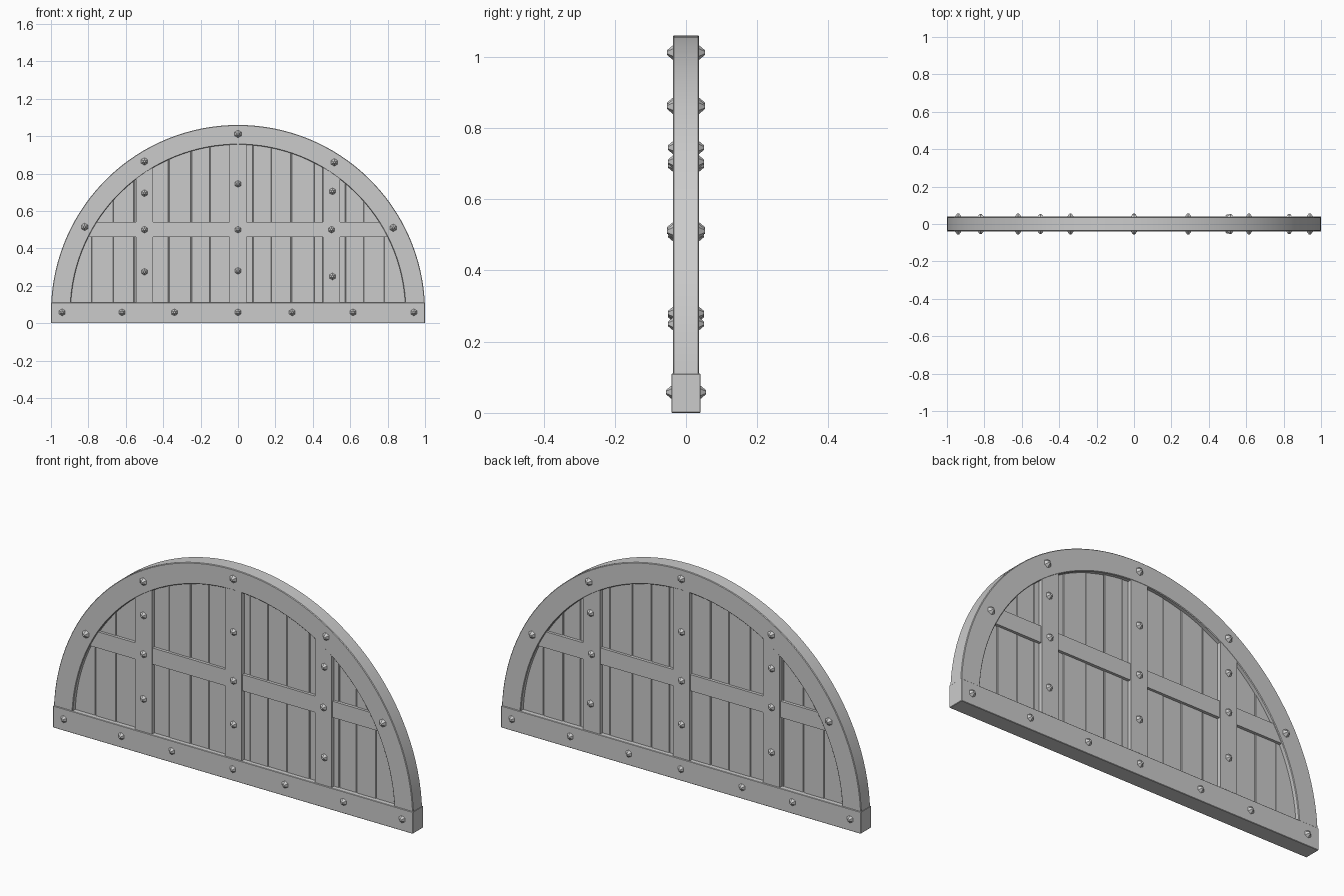
import bpy, bmesh, math
from mathutils import Matrix

cube = bpy.data.objects.get("Cube")
if cube:
    bpy.data.objects.remove(cube, do_unlink=True)

CZ, R_OUT, R_IN = 0.06, 1.0, 0.895   # arch centre height and radii
BASE_TOP = 0.11

mat = bpy.data.materials.new("plain_grey")
mat.use_nodes = True
grey = (0.6, 0.6, 0.6, 1)
mat.diffuse_color = grey
mat.node_tree.nodes["Principled BSDF"].inputs["Base Color"].default_value = grey


def finish(name, bm, bevel=0.0, smooth=False):
    bmesh.ops.recalc_face_normals(bm, faces=bm.faces)
    mesh = bpy.data.meshes.new(name)
    bm.to_mesh(mesh)
    bm.free()
    mesh.materials.append(mat)
    ob = bpy.data.objects.new(name, mesh)
    bpy.context.collection.objects.link(ob)
    if bevel:
        mod = ob.modifiers.new("edge_bevel", "BEVEL")
        mod.width = bevel
        mod.segments = 1
        mod.limit_method = "ANGLE"
    if smooth:
        bpy.ops.object.select_all(action="DESELECT")
        ob.select_set(True)
        bpy.context.view_layer.objects.active = ob
        bpy.ops.object.shade_smooth_by_angle(angle=math.radians(30))
    return ob


def prism(name, outline, half, bevel=0.0, smooth=False):
    """Extrude an x-z outline to both sides of the centre plane."""
    bm = bmesh.new()
    face = bm.faces.new([bm.verts.new((x, -half, z)) for x, z in outline])
    ext = bmesh.ops.extrude_face_region(bm, geom=[face])
    moved = [v for v in ext["geom"] if isinstance(v, bmesh.types.BMVert)]
    bmesh.ops.translate(bm, verts=moved, vec=(0, 2 * half, 0))
    return finish(name, bm, bevel, smooth)


def arc(radius, steps=64):
    start = math.asin((BASE_TOP - 0.02 - CZ) / radius)
    angles = [start + (math.pi - 2 * start) * i / steps for i in range(steps + 1)]
    return [(radius * math.cos(a), CZ + radius * math.sin(a)) for a in angles]


def upright(name, x0, x1, half, radius, bevel=0.0):
    """Vertical board whose top follows the arch."""
    xs = [x1 + (x0 - x1) * i / 4 for i in range(5)]
    top = [(x, CZ + math.sqrt(max(radius ** 2 - x * x, 0.003))) for x in xs]
    prism(name, [(x0, 0.09), (x1, 0.09)] + top, half, bevel)


# Frame: curved rim and bottom rail
prism("arch_frame", arc(R_OUT) + arc(R_IN)[::-1], 0.037, 0.003, True)
prism("bottom_rail", [(-1, 0), (1, 0), (1, BASE_TOP), (-1, BASE_TOP)], 0.041, 0.002)

# Planks behind the bars, alternately stepped in depth
seams = [-0.91, -0.78, -0.665, -0.555, -0.46, -0.37, -0.25, -0.15, -0.04,
         0.08, 0.18, 0.285, 0.41, 0.455, 0.575, 0.67, 0.78, 0.91]
for i, (a, b) in enumerate(zip(seams, seams[1:])):
    upright(f"plank_{i + 1}", a + 0.001, b - 0.001, 0.016 + 0.002 * (i % 2), 0.93, 0.002)
prism("plank_core", arc(0.92, 32), 0.012)

# Cross bars
for name, x in (("right_bar", -0.5), ("middle_bar", 0), ("left_bar", 0.5)):
    upright(name, x - 0.046, x + 0.046, 0.036, 0.92)
prism("cross_bar", [(-0.82, 0.46), (0.82, 0.46), (0.82, 0.542), (-0.82, 0.542)], 0.031)


# Rivets on both sides
def rivets(name, spots, surface):
    bm = bmesh.new()
    for x, z in spots:
        for side in (-1, 1):
            turn = Matrix.Rotation(-side * math.pi / 2, 4, "X")
            place = Matrix.Translation((x, side * (surface + 0.006), z))
            bmesh.ops.create_cone(bm, cap_ends=True, segments=6, radius1=0.021,
                                  radius2=0.006, depth=0.018, matrix=place @ turn)
    finish(name, bm)


rivets("rail_rivets", [(x, 0.058) for x in (-0.94, -0.62, -0.34, 0, 0.29, 0.615, 0.94)], 0.041)
rivets("arch_rivets", [(-0.82, 0.515), (-0.5, 0.865), (0, 1.012), (0.515, 0.86), (0.83, 0.51)], 0.039)
rivets("bar_rivets", [(-0.5, 0.275), (-0.5, 0.5), (-0.5, 0.695), (0, 0.28), (0, 0.5),
                      (0, 0.745), (0.505, 0.25), (0.5, 0.5), (0.505, 0.705)], 0.036)
